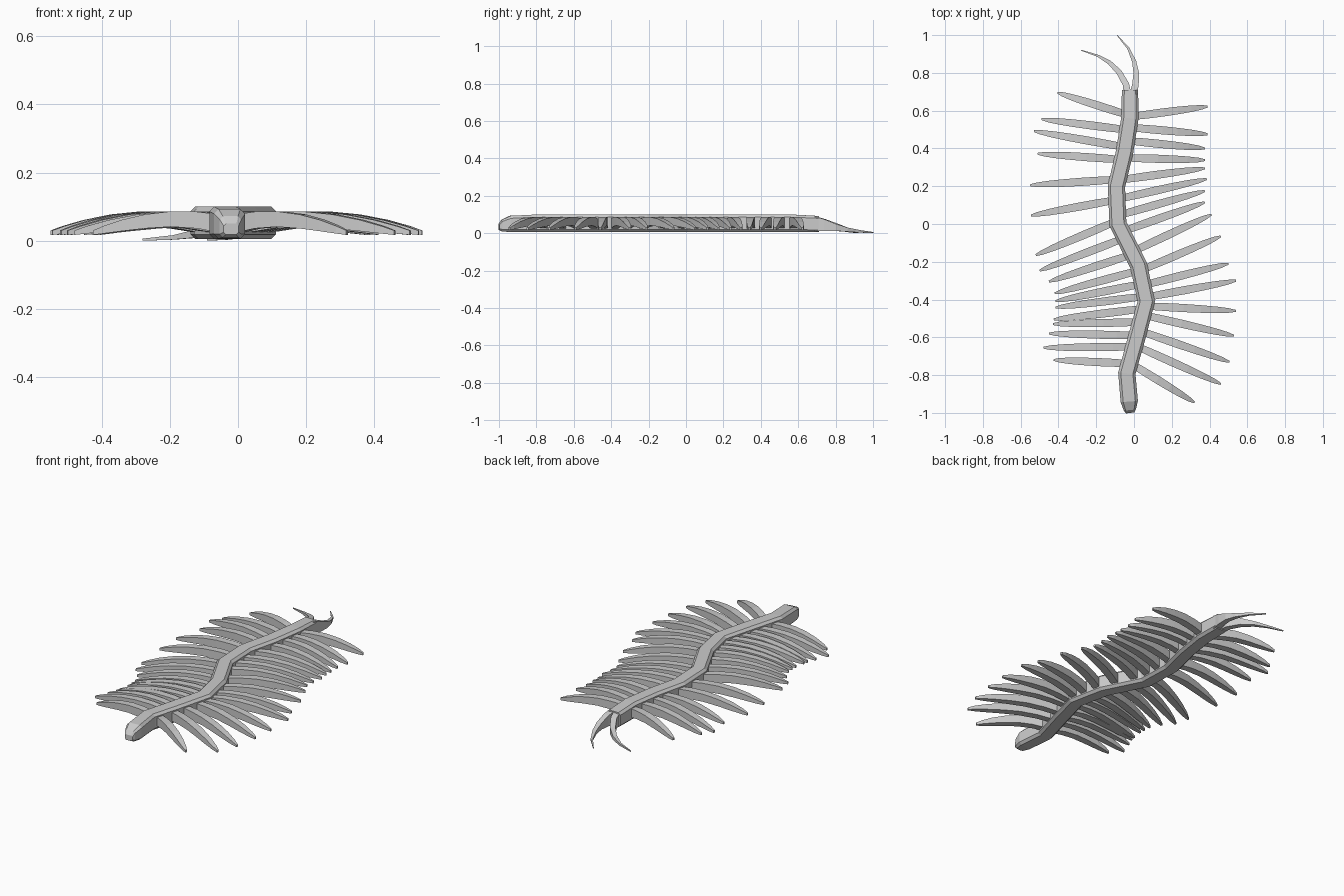
import bpy, bmesh
from mathutils import Vector


def loft(name, path, sections, sides=4):
    """Sweep a box (4) or chamfered box (8) along a path.
    path: (x, y); sections: (z bottom, z top, half width)."""
    bm = bmesh.new()
    pts = [Vector(p) for p in path]
    rings = []
    for i, (p, (lo, hi, w)) in enumerate(zip(pts, sections)):
        a = (p - pts[i - 1]).normalized() if i else None
        b = (pts[i + 1] - p).normalized() if i < len(pts) - 1 else None
        d = ((a or b) + (b or a)).normalized()
        n = Vector((d.y, -d.x))
        if sides == 4:
            prof = [(-w, lo), (w, lo), (w, hi), (-w, hi)]
        else:
            c = min(0.016, 0.3 * w, 0.3 * (hi - lo))
            prof = [(-w + c, lo), (w - c, lo), (w, lo + c), (w, hi - c),
                    (w - c, hi), (-w + c, hi), (-w, hi - c), (-w, lo + c)]
        rings.append([bm.verts.new((p.x + n.x * u, p.y + n.y * u, z)) for u, z in prof])
    for r, s in zip(rings, rings[1:]):
        for k in range(sides):
            m = (k + 1) % sides
            bm.faces.new((r[k], r[m], s[m], s[k]))
    bm.faces.new(rings[0])
    bm.faces.new(rings[-1])
    bmesh.ops.recalc_face_normals(bm, faces=bm.faces)
    me = bpy.data.meshes.new(name)
    bm.to_mesh(me)
    bm.free()
    ob = bpy.data.objects.new(name, me)
    bpy.context.collection.objects.link(ob)
    return ob


# winding body with tapered head at the front
body_path = [(-0.02, -1.0), (-0.022, -0.985), (-0.025, -0.94), (-0.038, -0.79),
             (0.015, -0.6), (0.065, -0.41), (0.025, -0.22), (-0.085, 0.0),
             (-0.093, 0.2), (-0.05, 0.38), (-0.022, 0.56), (-0.021, 0.71)]
body_sec = [(0.018, 0.05, 0.022), (0.01, 0.072, 0.032), (0.006, 0.093, 0.046)]
body_sec += [(0.005, 0.1, 0.046)] * 8 + [(0.005, 0.092, 0.043)]
loft("body", body_path, body_sec, 8)

# tail feelers
feeler_sec = [(0.01, 0.09, 0.02), (0.012, 0.075, 0.017), (0.012, 0.05, 0.015),
              (0.008, 0.03, 0.011), (0.003, 0.016, 0.006), (0.0, 0.006, 0.002)]
loft("tail_feeler_left", [(-0.035, 0.69), (-0.043, 0.74), (-0.08, 0.805),
                          (-0.13, 0.855), (-0.19, 0.89), (-0.28, 0.92)], feeler_sec)
loft("tail_feeler_right", [(-0.003, 0.69), (0.008, 0.74), (0.012, 0.8),
                           (0.001, 0.86), (-0.03, 0.93), (-0.09, 1.0)], feeler_sec)


def centre_x(y):
    for (x0, y0), (x1, y1) in zip(body_path, body_path[1:]):
        if y0 <= y <= y1:
            return x0 + (x1 - x0) * (y - y0) / (y1 - y0)
    return 0


# arched legs: (root y, tip x, tip y)
legs = {
    "right": [(.57, .39, .622), (.51, .39, .475), (.44, .375, .4), (.35, .375, .338),
              (.235, .375, .295), (.135, .385, .238), (.05, .375, .175),
              (-.035, .375, .115), (-.14, .41, .05), (-.24, .46, -.065),
              (-.32, .5, -.21), (-.385, .54, -.3), (-.435, .54, -.46),
              (-.485, .53, -.592), (-.57, .505, -.73), (-.65, .46, -.847),
              (-.745, .32, -.945)],
    "left": [(.58, -.405, .695), (.5, -.49, .555), (.41, -.53, .492), (.342, -.51, .372),
             (.235, -.55, .205), (.125, -.545, .045), (.01, -.52, -.165),
             (-.08, -.5, -.247), (-.165, -.45, -.305), (-.25, -.42, -.367),
             (-.32, -.415, -.408), (-.385, -.415, -.442), (-.45, -.425, -.505),
             (-.52, -.43, -.53), (-.59, -.45, -.58), (-.65, -.48, -.655),
             (-.738, -.425, -.72)],
}
leg_t = [0, 0.2, 0.4, 0.6, 0.78, 0.92, 1]
leg_sec = [(.022, .076, .019), (.036, .085, .021), (.041, .086, .0215), (.036, .077, .02),
           (.028, .061, .017), (.021, .043, .012), (.017, .03, .005)]
for side, rows in legs.items():
    sign = 1 if side == "right" else -1
    for i, (ry, tx, ty) in enumerate(rows):
        root = Vector((centre_x(ry) + sign * 0.02, ry))
        tip = Vector((tx, ty))
        loft(f"leg_{side}_{i + 1}", [root.lerp(tip, t) for t in leg_t], leg_sec)
